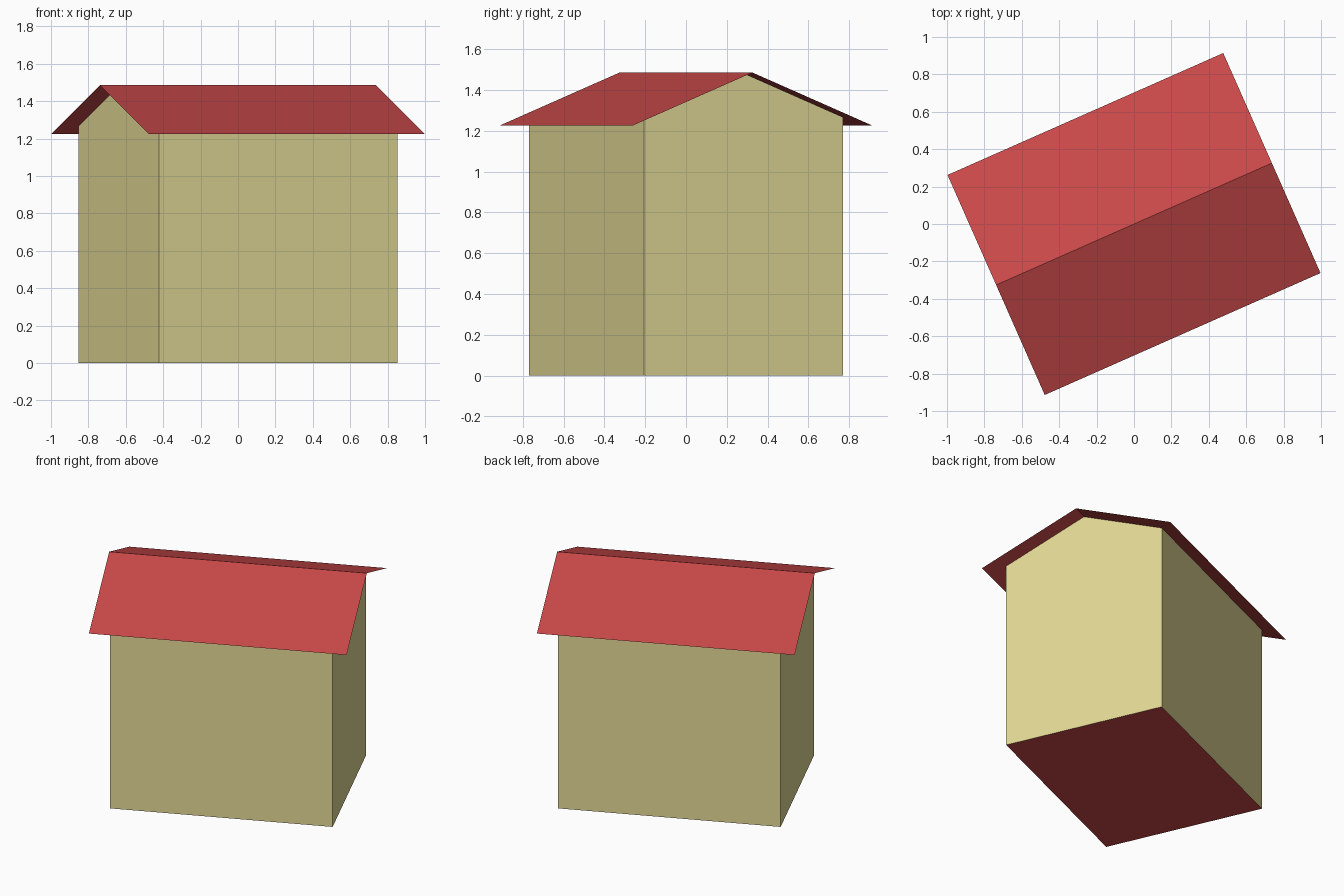
import bpy
import bmesh
from math import radians

cube = bpy.data.objects.get("Cube")
if cube:
    bpy.data.objects.remove(cube, do_unlink=True)

TURN = radians(23.85)
RIDGE, EAVES = 1.485, 1.225
ROOF_L, ROOF_W = 0.806, 0.643     # half sizes
WALL_L, WALL_W = 0.697, 0.532
SLOPE = (RIDGE - EAVES) / ROOF_W


def make_material(name, rgb):
    mat = bpy.data.materials.new(name)
    mat.use_nodes = True
    mat.diffuse_color = (*rgb, 1)
    mat.node_tree.nodes["Principled BSDF"].inputs["Base Color"].default_value = (*rgb, 1)
    return mat


red = make_material("roof red", (0.584, 0.065, 0.067))
cream = make_material("wall cream", (0.767, 0.693, 0.305))


def sweep(name, profile, half_length, mats, capped=False):
    """Sweep an open (y, z) profile along x; capped also closes the ends."""
    bm = bmesh.new()
    ends = [[bm.verts.new((x, y, z)) for y, z in profile]
            for x in (-half_length, half_length)]
    for i in range(len(profile) - 1):
        bm.faces.new((ends[0][i], ends[0][i + 1], ends[1][i + 1], ends[1][i]))
    if capped:
        bm.faces.new(ends[0][::-1])
        bm.faces.new(ends[1])
    mesh = bpy.data.meshes.new(name)
    bm.normal_update()
    bm.to_mesh(mesh)
    bm.free()
    obj = bpy.data.objects.new(name, mesh)
    obj.rotation_euler.z = TURN
    bpy.context.collection.objects.link(obj)
    for mat in mats:
        mesh.materials.append(mat)
    return obj


# Thin folded roof sheet, open underneath
sweep("roof", [(ROOF_W, EAVES), (0, RIDGE), (-ROOF_W, EAVES)], ROOF_L, [red])

# Long walls and gable ends, meeting the roof
peak = RIDGE - 0.003
wall_top = peak - SLOPE * WALL_W
side = [(WALL_W, 0), (WALL_W, wall_top), (0, peak), (-WALL_W, wall_top), (-WALL_W, 0)]
walls = sweep("walls", side, WALL_L, [cream], capped=True)

# Remove the sloping faces hidden beneath the roof
bm = bmesh.new()
bm.from_mesh(walls.data)
bm.normal_update()
hidden = [f for f in bm.faces if abs(f.normal.z) > 0.5]
bmesh.ops.delete(bm, geom=hidden, context="FACES_ONLY")
bm.to_mesh(walls.data)
bm.free()

# Floor sheet closing the base
sweep("floor", [(-WALL_W, 0), (WALL_W, 0)], WALL_L, [red])
